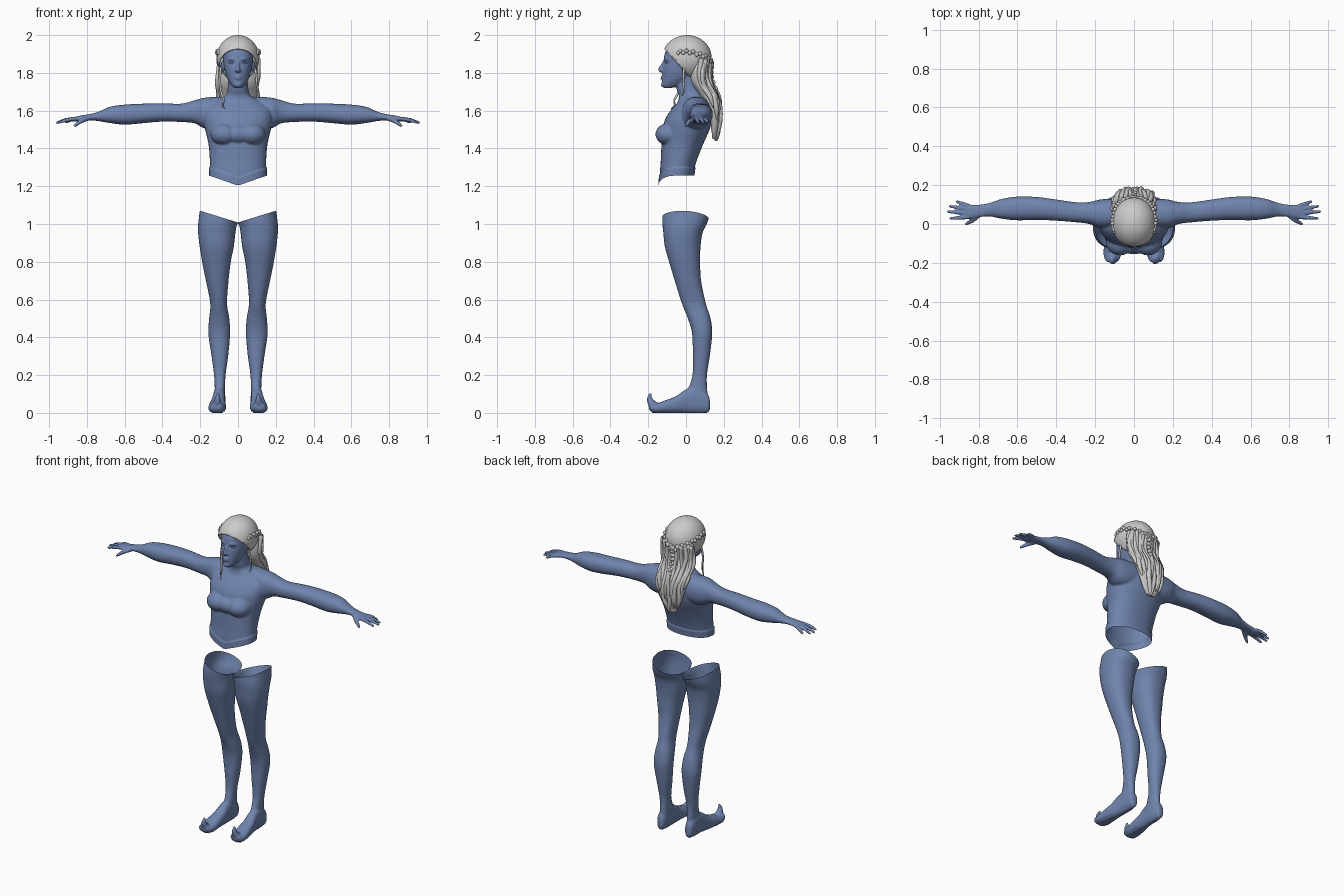
import bpy, bmesh, math, random
from mathutils import Vector, Matrix

if "Cube" in bpy.data.objects:
    bpy.data.objects.remove(bpy.data.objects["Cube"])

random.seed(4)
skin = bpy.data.materials.new("blue_skin")
skin.diffuse_color = (0.16, 0.23, 0.42, 1)
skin.use_nodes = True
skin.node_tree.nodes["Principled BSDF"].inputs["Base Color"].default_value = skin.diffuse_color


def resample(rows, k=5):
    """Catmull-Rom interpolation of a list of equal-length tuples."""
    out = []
    for i in range(len(rows) - 1):
        p0, p1 = rows[max(i - 1, 0)], rows[i]
        p2, p3 = rows[i + 1], rows[min(i + 2, len(rows) - 1)]
        for j in range(k):
            t = j / k
            out.append(tuple(0.5 * (2 * b + (c - a) * t + (2 * a - 5 * b + 4 * c - d) * t * t
                             + (3 * b - a - 3 * c + d) * t ** 3)
                             for a, b, c, d in zip(p0, p1, p2, p3)))
    return out + [tuple(rows[-1])]


def skin_rings(bm, rings):
    vs = [[bm.verts.new(p) for p in r] for r in rings]
    n = len(vs[0])
    for a, b in zip(vs, vs[1:]):
        for i in range(n):
            bm.faces.new((a[i], a[(i + 1) % n], b[(i + 1) % n], b[i]))
    bm.faces.new(vs[0])
    bm.faces.new(vs[-1][::-1])


def loft(bm, rows, axis="z", s=1, n=36, p=2.25):
    """Rows are (t, a0, a1, b0, b1): a boxed rounded section at t along the axis."""
    rings = []
    for t, a0, a1, b0, b1 in resample(rows):
        ring = []
        for i in range(n):
            c, d = math.cos(2 * math.pi * i / n), math.sin(2 * math.pi * i / n)
            a = (a0 + a1) / 2 + (a1 - a0) / 2 * math.copysign(abs(c) ** (2 / p), c)
            b = (b0 + b1) / 2 + (b1 - b0) / 2 * math.copysign(abs(d) ** (2 / p), d)
            x, y, z = {"z": (a, b, t), "x": (t, a, b), "y": (a, t, b)}[axis]
            ring.append((s * x, y, z))
        rings.append(ring)
    skin_rings(bm, rings)


def sym(rows):
    return [(z, -w, w, y0, y1) for z, w, y0, y1 in rows]


def tube(bm, pts, s=1, n=10, k=4):
    """Points are (x, y, z, radius)."""
    pts = resample(pts, k)
    co = [Vector((s * q[0], q[1], q[2])) for q in pts]
    span = co[-1] - co[0]
    ref = Vector([1.0 if i == min(range(3), key=lambda m: abs(span[m])) else 0.0 for i in range(3)])
    rings = []
    for i, c in enumerate(co):
        t = (co[min(i + 1, len(co) - 1)] - co[max(i - 1, 0)]).normalized()
        u = t.cross(ref).normalized()
        v = t.cross(u)
        rings.append([c + pts[i][3] * (u * math.cos(2 * math.pi * j / n) + v * math.sin(2 * math.pi * j / n))
                      for j in range(n)])
    skin_rings(bm, rings)


def ball(bm, c, r, seg=24):
    bmesh.ops.create_uvsphere(bm, u_segments=seg, v_segments=seg // 2, radius=1,
                              matrix=Matrix.Translation(c) @ Matrix.Diagonal((*r, 1)))


def finish(bm, name, mat=None):
    bmesh.ops.recalc_face_normals(bm, faces=bm.faces[:])
    me = bpy.data.meshes.new(name)
    bm.to_mesh(me)
    bm.free()
    me.shade_smooth()
    ob = bpy.data.objects.new(name, me)
    bpy.context.collection.objects.link(ob)
    if mat:
        me.materials.append(mat)
    return ob


def fuse(bm, name, voxel, hem, keep):
    """Merge the parts into one skin, then open it along the hem height function."""
    ob = finish(bm, name)
    m = ob.modifiers.new("merge", "REMESH")
    m.mode, m.voxel_size = "VOXEL", voxel
    m = ob.modifiers.new("soften", "SMOOTH")
    m.factor, m.iterations = 0.5, 4
    bpy.context.view_layer.update()
    dg = bpy.context.evaluated_depsgraph_get()
    me = bpy.data.meshes.new_from_object(ob.evaluated_get(dg))
    ob.modifiers.clear()
    ob.data = me
    b = bmesh.new()
    b.from_mesh(me)
    cut = [v for v in b.verts if (v.co.z - hem(v.co.x, v.co.y)) * keep < -voxel / 2]
    bmesh.ops.delete(b, geom=cut, context="VERTS")
    for v in b.verts:
        if v.is_boundary:
            v.co.z = hem(v.co.x, v.co.y)
    b.to_mesh(me)
    b.free()
    me.materials.clear()
    me.materials.append(skin)
    me.shade_smooth()
    return ob


# Legs and feet with curled toes
bm = bmesh.new()
leg = [(1.13, -.03, .195, -.12, .13), (1.05, -.02, .205, -.125, .125), (1.0, .004, .211, -.125, .11),
       (.95, .014, .211, -.12, .087), (.88, .022, .203, -.112, .077), (.8, .038, .19, -.09, .075),
       (.7, .05, .17, -.06, .08), (.58, .058, .147, -.022, .105), (.5, .046, .153, .01, .13),
       (.42, .042, .157, .032, .139), (.3, .052, .14, .036, .126), (.2, .066, .127, .034, .111),
       (.12, .068, .123, .01, .113), (.05, .07, .125, 0, .12)]
foot = [(.127, .085, .11, .02, .06), (.115, .075, .124, .003, .10), (.06, .067, .13, 0, .14),
        (0, .068, .135, 0, .125), (-.05, .066, .145, 0, .09), (-.1, .063, .153, 0, .07),
        (-.15, .065, .157, 0, .052), (-.182, .075, .15, .005, .052), (-.197, .088, .138, .02, .06)]
for s in (1, -1):
    loft(bm, leg, "z", s)
    loft(bm, foot, "y", s, p=2.5)
    tube(bm, [(.112, -.165, .035, .024), (.11, -.186, .058, .02), (.108, -.193, .08, .014),
              (.106, -.186, .106, .006)], s)
legs = fuse(bm, "legs", .006, lambda x, y: 1.008 + .062 * min(1, abs(x) / .2) - .12 * max(0, y), -1)
for v in legs.data.vertices:
    if v.co.z < .004:
        v.co.z = 0

# Torso, neck and bust
bm = bmesh.new()
loft(bm, sym([(1.15, .148, -.14, .035), (1.26, .148, -.139, .04), (1.33, .149, -.134, .055),
              (1.42, .156, -.13, .09), (1.5, .174, -.125, .125), (1.56, .184, -.108, .138),
              (1.61, .178, -.075, .135), (1.645, .13, -.045, .122), (1.68, .068, -.038, .102),
              (1.72, .054, -.05, .078), (1.8, .05, -.05, .07)]))
for s in (1, -1):
    ball(bm, (s * .072, -.088, 1.475), (.074, .074, .06))
ball(bm, (0, -.09, 1.475), (.09, .066, .056))

# Head with nose, lips, lids, brows and ears
loft(bm, sym([(1.72, .02, -.118, -.08), (1.735, .036, -.128, -.02), (1.77, .057, -.126, .03),
              (1.81, .07, -.124, .06), (1.86, .078, -.119, .08), (1.91, .078, -.11, .08),
              (1.95, .06, -.082, .07), (1.972, .03, -.04, .05)]), p=2.1)
tube(bm, [(0, -.114, 1.862, .007), (0, -.127, 1.84, .008), (0, -.139, 1.816, .01), (0, -.128, 1.808, .008)])
ball(bm, (0, -.125, 1.781), (.021, .009, .006))
ball(bm, (0, -.126, 1.77), (.018, .009, .007))
ball(bm, (0, -.118, 1.737), (.02, .015, .014))
for s in (1, -1):
    ball(bm, (s * .011, -.125, 1.812), (.008, .01, .007))
    ball(bm, (s * .08, .005, 1.835), (.012, .02, .032))
    tube(bm, [(.012, -.113, 1.868, .006), (.034, -.108, 1.876, .007), (.056, -.09, 1.868, .005)], s)

    # Arms
    loft(bm, [(.04, .0, .13, 1.52, 1.675), (.12, -.02, .13, 1.5, 1.673), (.18, -.02, .125, 1.507, 1.668),
              (.23, 0, .113, 1.533, 1.655), (.3, .009, .112, 1.54, 1.637), (.4, .017, .126, 1.542, 1.639),
              (.5, .021, .139, 1.534, 1.637), (.6, .019, .141, 1.526, 1.632), (.68, .027, .129, 1.535, 1.62),
              (.74, .039, .109, 1.545, 1.594), (.79, .036, .1, 1.549, 1.581), (.84, .028, .099, 1.545, 1.573),
              (.875, .026, .102, 1.541, 1.564)], "x", s)
    # Spread fingers and thumb
    for y0, tx, ty in ((.093, .915, .116), (.075, .952, .092), (.055, .962, .064), (.036, .95, .028)):
        tube(bm, [(.85, y0, 1.558, .011), ((.85 + tx) / 2, (y0 + ty) / 2, 1.552, .0105), (tx, ty, 1.536, .007)], s)
    tube(bm, [(.79, .055, 1.562, .014), (.83, .02, 1.545, .0125), (.868, -.002, 1.517, .007)], s)


def waist_hem(x, y):
    return min(1.258, 1.203 + .36 * abs(x)) if y < -.05 else 1.258


upper = fuse(bm, "upper_body", .005, waist_hem, 1)

# Raised waistband and eye sockets
normals = [v.normal.copy() for v in upper.data.vertices]
for v, nrm in zip(upper.data.vertices, normals):
    c = v.co
    if c.z < waist_hem(c.x, c.y) + .043:
        c += nrm * .005
    elif c.y < -.08 and c.z > 1.8:
        d = ((abs(c.x) - .033) / .016) ** 2 + ((c.z - 1.853) / .009) ** 2
        c.y += .009 * math.exp(-d)
bm = bmesh.new()
for s in (1, -1):
    ball(bm, (s * .033, -.097, 1.852), (.014, .014, .008), 16)
finish(bm, "eyes", skin)

# Hair cap with a sloping hairline
bm = bmesh.new()
ball(bm, (0, .005, 1.88), (.113, .131, .12), 48)
bmesh.ops.bisect_plane(bm, geom=bm.verts[:] + bm.edges[:] + bm.faces[:], dist=1e-5,
                       plane_co=(0, -.12, 1.932), plane_no=(0, 1.1, 1), clear_inner=True)
cap = finish(bm, "hair_cap")
m = cap.modifiers.new("thickness", "SOLIDIFY")
m.thickness, m.offset = .007, -1

# Long hair falling down the back, with wavy strands over it
fall = [(1.88, .1, .03, .128), (1.8, .104, .018, .124), (1.74, .102, .03, .137), (1.68, .1, .07, .168),
        (1.62, .094, .1, .18), (1.55, .08, .125, .178), (1.49, .058, .135, .168), (1.45, .03, .14, .16)]
bm = bmesh.new()
loft(bm, sym(fall), p=2.4)
for i in range(17):
    u = -1 + i / 8
    ph = random.uniform(0, 6)
    end = random.randint(6, 8) if abs(u) < .8 else 5
    pts = []
    for j, (z, w, y0, y1) in enumerate(fall[:end]):
        a = u * 1.5
        pts.append((w * math.sin(a) + .007 * math.sin(ph + 1.8 * j),
                    (y0 + y1) / 2 + (y1 - y0) / 2 * math.cos(a) + .004 * math.cos(ph + 1.5 * j),
                    z - random.uniform(0, .012), .013 if j < end - 1 else .004))
    tube(bm, pts, n=8)
finish(bm, "long_hair")

# Loose locks beside the face
bm = bmesh.new()
tube(bm, [(-.092, -.02, 1.83, .007), (-.096, -.035, 1.76, .006), (-.09, -.04, 1.7, .006),
          (-.075, -.062, 1.655, .005), (-.082, -.06, 1.63, .004), (-.07, -.078, 1.61, .002)], n=8)
tube(bm, [(.092, -.01, 1.83, .007), (.098, -.015, 1.76, .006), (.102, -.01, 1.71, .005),
          (.097, -.02, 1.68, .003)], n=8)
finish(bm, "face_locks")

# Side braids meeting at the back, then one braid downward
bm = bmesh.new()
paths = [[(s * .1, -.04, 1.91), (s * .11, .02, 1.91), (s * .09, .09, 1.89), (s * .045, .128, 1.865),
          (0, .138, 1.835)] for s in (1, -1)]
paths.append([(0, .138, 1.86), (0, .136, 1.81), (0, .14, 1.76), (0, .165, 1.7)])
for path in paths:
    for i, q in enumerate(resample(path, 4)):
        off = .005 if i % 2 else -.005
        ball(bm, (q[0] + (off if path is paths[2] else 0), q[1], q[2] + off), (.012, .011, .012), 10)
finish(bm, "braids")
